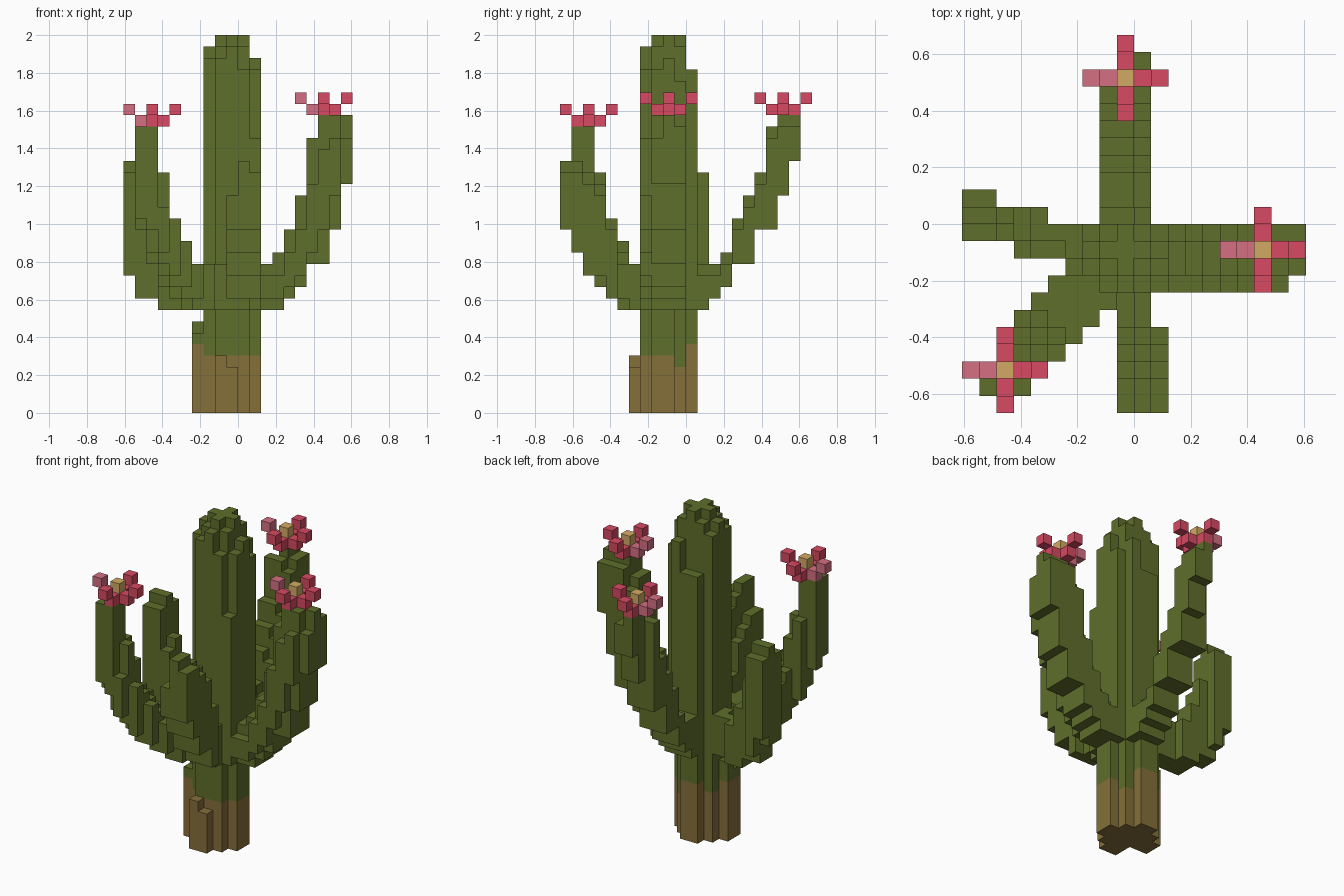
import bpy
import bmesh
from mathutils import Vector

cube = bpy.data.objects.get("Cube")
if cube:
    bpy.data.objects.remove(cube, do_unlink=True)

V = 2 / 33  # edge length of one block


def material(name, rgb):
    m = bpy.data.materials.new(name)
    m.use_nodes = True
    m.diffuse_color = (*rgb, 1)
    m.node_tree.nodes["Principled BSDF"].inputs["Base Color"].default_value = (*rgb, 1)
    return m


MATS = {
    "green": material("cactus_green", (0.116, 0.156, 0.024)),
    "brown": material("woody_brown", (0.24, 0.161, 0.043)),
    "pink": material("petal_pink", (0.68, 0.067, 0.122)),
    "pale": material("petal_pale_pink", (0.66, 0.16, 0.225)),
    "tan": material("flower_heart_tan", (0.65, 0.40, 0.13)),
}

parts = {}    # part name -> {cell: colour}
filled = set()  # every occupied cell


def column(part, i, j, z0, z1, colour="green"):
    """Stack blocks at grid position i, j from z0 up to z1."""
    cells = parts.setdefault(part, {})
    for k in range(z0, z1):
        if (i, j, k) not in filled:
            filled.add((i, j, k))
            cells[(i, j, k)] = colour


# Trunk: a rounded block column with a stepped crown and woody foot
# Crown heights, one row per j = -4 .. 0 and one entry per i = -3 .. 1
CROWN = ((0, 31, 32, 30, 0),
         (31, 32, 33, 32, 30),
         (32, 33, 33, 33, 31),
         (31, 32, 33, 32, 29),
         (0, 27, 27, 30, 0))
for j, row in enumerate(CROWN, -4):
    for i, top in enumerate(row, -3):
        wood = 6 if j == 0 else 4 if (i, j) == (0, -1) else 5
        if (i, j) in ((0, 0), (1, -1)):  # the foot is slimmer at the back left
            column("trunk", i, j, 9, top)
        elif top:
            column("trunk", i, j, 0, wood, "brown")
            column("trunk", i, j, wood, top)
column("trunk", 1, -4, 9, 24)

# Bark ridges around the foot
for j, top in ((-3, 7), (-2, 8)):
    column("bark_ridges", -4, j, 0, 6, "brown")
    column("bark_ridges", -4, j, 6, top)
column("bark_ridges", -2, -5, 0, 5, "brown")
column("bark_ridges", -1, -5, 0, 4, "brown")

# Left arm, growing along +x: position, underside, top, then underside and top
# of its slimmer front row
for i, z0, z1, f0, f1 in ((1, 9, 13, 9, 12), (2, 9, 13, 10, 12), (3, 9, 14, 10, 12),
                          (4, 10, 16, 11, 14), (5, 11, 19, 12, 16), (6, 13, 24, 14, 20),
                          (7, 13, 26, 16, 23), (8, 16, 26, 19, 24), (9, 20, 26, 0, 0)):
    column("left_arm", i, -4, f0, f1)
    column("left_arm", i, -3, z0, 24 if i == 9 else z1)
    column("left_arm", i, -2, z0, z1)
    column("left_arm", i, -1, z0, z1 - 1)

# Back arm, growing along +y
for j, z0, z1 in ((1, 9, 13), (2, 10, 13), (3, 11, 14), (4, 13, 17), (5, 13, 19),
                  (6, 16, 21), (7, 16, 25), (8, 19, 26), (9, 22, 26)):
    for i, drop in ((-2, 0), (-1, 0), (0, 1)):
        if not (i == -2 and j > 7):
            column("back_arm", i, j, z0, z1 - drop)

# Front arm, growing along -y, with no flower
for j, z0, z1 in ((-5, 9, 13), (-6, 10, 13), (-7, 10, 17), (-8, 12, 20),
                  (-9, 12, 21), (-10, 14, 22), (-11, 16, 22)):
    for i, drop in ((-1, 3), (0, 0), (1, 1)):
        if i < 1 or j <= -7:
            column("front_arm", i, j, z0, max(z1 - drop, 12))

# Right arm, growing along -x, with no flower: i, underside, top, row range
for i, z0, z1, j0, j1 in ((-4, 9, 13, -3, -1), (-5, 9, 13, -2, -1), (-6, 9, 13, -2, 0),
                          (-7, 9, 15, -2, 0), (-8, 10, 18, -1, 0),
                          (-9, 10, 22, -1, 1), (-10, 12, 22, -1, 1)):
    for j in range(j0, j1 + 1):
        column("right_arm", i, j, z0 + (1 if j == 1 else 0),
               z1 - (1 if j in (j0, 1) else 0))

# Diagonal arm, growing towards the front right: row, i range
UNDERSIDE = {19: 17, 18: 16, 17: 14, 16: 13, 15: 12, 14: 11, 13: 11, 12: 10, 11: 10}
for j, i0, i1 in ((-4, -5, -3), (-5, -6, -2), (-6, -7, -3), (-7, -7, -4),
                  (-8, -8, -5), (-9, -9, -6), (-10, -9, -7)):
    for i in range(i0, i1 + 1):
        reach = -(i + j)  # diagonal distance from the trunk
        if i <= -8 and j <= -9:
            top = 25
        elif (i, j) in ((-7, -9), (-8, -8)):
            top = 21
        elif (i, j) == (-7, -8):
            top = 19
        else:
            top = min(18, max(13, reach + 2))
        column("diagonal_arm", i, j, UNDERSIDE.get(reach, 9), top)


# Flowers: a cross of petals with raised tips and a raised heart
def flower(name, i, j, k):
    column(name, i, j, k, k + 1, "pink")
    column(name, i, j, k + 1, k + 2, "tan")
    for dx, dy in ((1, 0), (-1, 0), (0, 1), (0, -1)):
        colour = "pale" if dx < 0 else "pink"
        column(name, i + dx, j + dy, k, k + 1, colour)
        column(name, i + 2 * dx, j + 2 * dy, k + 1, k + 2, colour)


flower("left_flower", 7, -2, 26)
flower("back_flower", -1, 8, 26)
flower("diagonal_flower", -8, -9, 25)

# Turn each part's exposed block sides into a clean mesh
SIDES = [(axis, sign) for axis in range(3) for sign in (-1, 1)]


def build(name, cells):
    bm = bmesh.new()
    corners = {}
    colours = sorted(set(cells.values()))

    def vert(key):
        if key not in corners:
            corners[key] = bm.verts.new(Vector(key) * V)
        return corners[key]

    for cell, colour in cells.items():
        for axis, sign in SIDES:
            beside = list(cell)
            beside[axis] += sign
            if tuple(beside) in filled:
                continue
            u, w = (axis + 1) % 3, (axis + 2) % 3
            ring = []
            for a, b in ((0, 0), (1, 0), (1, 1), (0, 1)):
                p = list(cell)
                p[axis] += (sign + 1) // 2
                p[u] += a
                p[w] += b
                ring.append(vert(tuple(p)))
            face = bm.faces.new(ring if sign > 0 else ring[::-1])
            face.material_index = colours.index(colour)
    bmesh.ops.dissolve_limit(bm, angle_limit=0.01, verts=bm.verts[:],
                             edges=bm.edges[:], delimit={'MATERIAL'})
    mesh = bpy.data.meshes.new(name)
    for c in colours:
        mesh.materials.append(MATS[c])
    bm.to_mesh(mesh)
    bm.free()
    bpy.context.collection.objects.link(bpy.data.objects.new(name, mesh))


for part_name, part_cells in parts.items():
    build(part_name, part_cells)
